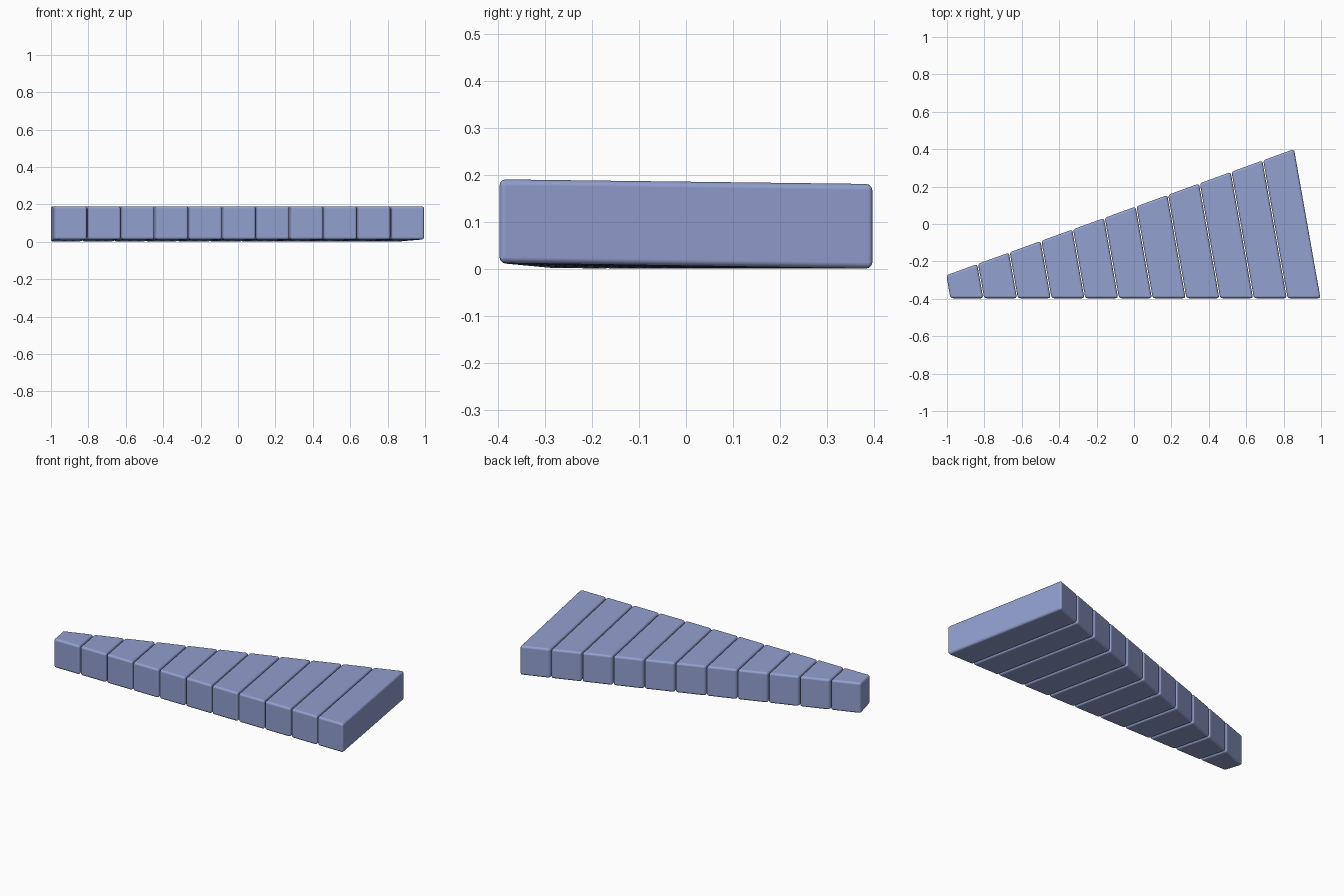
import bpy
import bmesh

default = bpy.data.objects.get("Cube")
if default:
    bpy.data.objects.remove(default, do_unlink=True)

# Single soft blue for every slab
blue = bpy.data.materials.new("soft_blue")
blue.use_nodes = True
COLOR = (0.29, 0.35, 0.63, 1.0)
blue.diffuse_color = COLOR
blue.node_tree.nodes["Principled BSDF"].inputs["Base Color"].default_value = COLOR

COUNT = 11
FRONT_Y = -0.397
START_X, PITCH = -0.984, 0.1803
GAP = 0.005
LEAN = 0.177     # sideways drift of the seams towards the back
RISE = 0.363     # slope of the slanted back edge
TOP_FALL = 0.0125


def side_line(s):
    """Front and back point of the seam that starts at x = s."""
    depth = (0.799 + RISE * (s - 0.86)) / (1 + RISE * LEAN)
    return (s, FRONT_Y), (s - LEAN * depth, FRONT_Y + depth)


def make_slab(index):
    left = START_X + PITCH * index + GAP / 2
    right = left + PITCH - GAP
    lf, lb = side_line(left)
    rf, rb = side_line(right)
    outline = [lf, rf, rb, lb]
    floors = [0.012, 0.012, 0.0, 0.0]

    bm = bmesh.new()
    low = [bm.verts.new((x, y, z)) for (x, y), z in zip(outline, floors)]
    high = [bm.verts.new((x, y, 0.19 - TOP_FALL * (y - FRONT_Y)))
            for x, y in outline]
    bm.faces.new(low[::-1])
    bm.faces.new(high)
    for i in range(4):
        j = (i + 1) % 4
        bm.faces.new((low[i], low[j], high[j], high[i]))
    bmesh.ops.recalc_face_normals(bm, faces=bm.faces)

    mesh = bpy.data.meshes.new(f"slab_{index + 1}")
    bm.to_mesh(mesh)
    bm.free()
    mesh.materials.append(blue)
    slab = bpy.data.objects.new(f"slab_{index + 1}", mesh)
    bpy.context.collection.objects.link(slab)

    # Rounded edges
    bevel = slab.modifiers.new("rounded_edges", "BEVEL")
    bevel.width = 0.013
    bevel.segments = 3
    bevel.limit_method = 'NONE'
    bevel.harden_normals = True
    for poly in mesh.polygons:
        poly.use_smooth = True
    return slab


# Row of slabs growing longer towards one end
for n in range(COUNT):
    make_slab(n)
